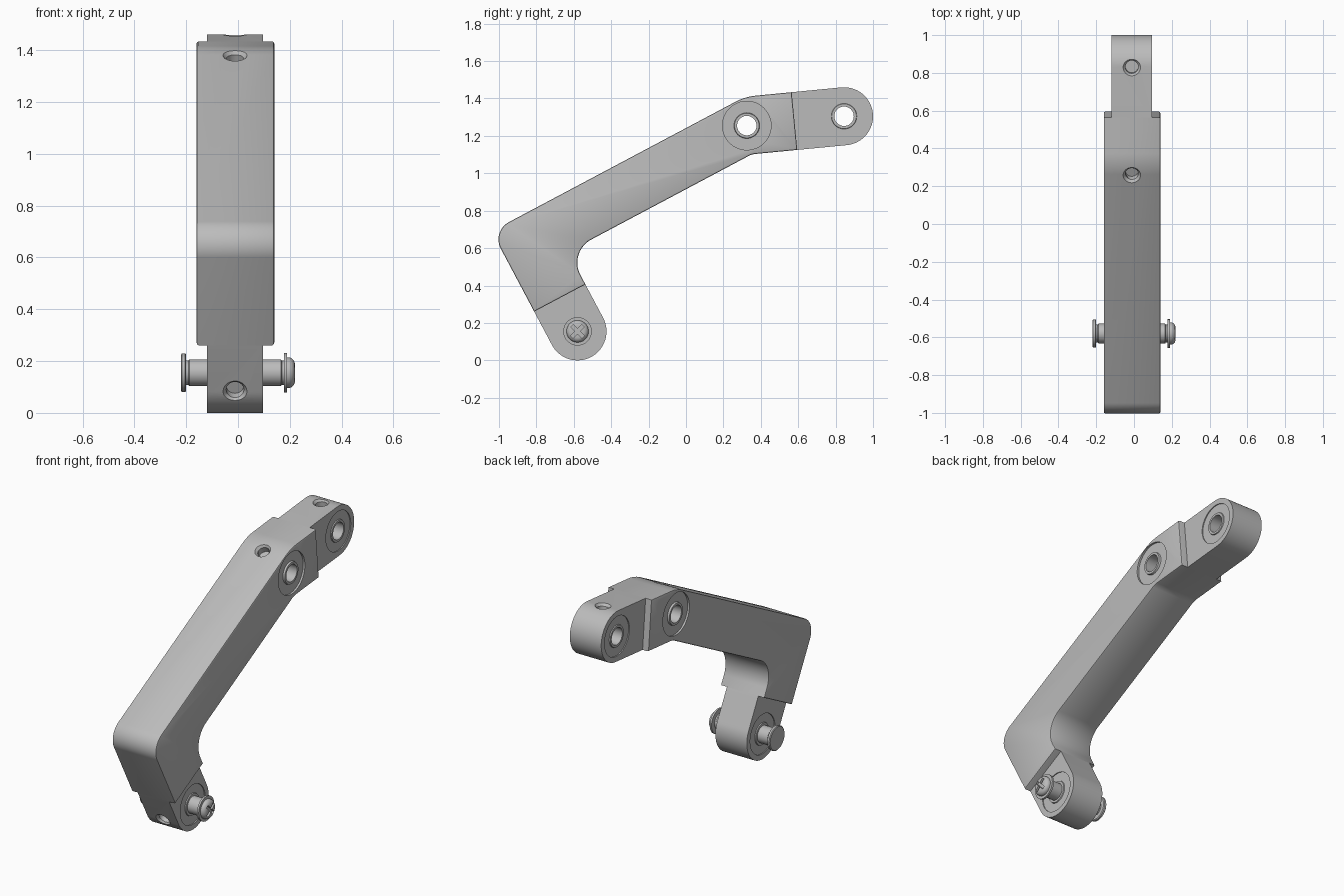
import bpy, bmesh, math
from mathutils import Vector, Matrix

if "Cube" in bpy.data.objects:
    bpy.data.objects.remove(bpy.data.objects["Cube"])

metal = bpy.data.materials.new("satin grey metal")
metal.use_nodes = True
GREY = (0.5, 0.5, 0.5, 1)
metal.diffuse_color = GREY
metal.node_tree.nodes["Principled BSDF"].inputs["Base Color"].default_value = GREY

# Directions in the side plane (y, z): long arm, short leg, tip section
ARM = Vector((0.883, 0.469)).normalized()
LEG = Vector((-ARM.y, ARM.x))
TIP = Vector((0.995, 0.096)).normalized()
TIP_UP = Vector((-TIP.y, TIP.x))
LOW, MID, TOP = Vector((-0.58, 0.155)), Vector((0.325, 1.255)), Vector((0.845, 1.305))
R = 0.155
MID_X = -0.0115


def at(x, p):
    return Vector((x, p.x, p.y))


def finish(bm, name):
    bmesh.ops.remove_doubles(bm, verts=bm.verts, dist=0.0002)
    bmesh.ops.recalc_face_normals(bm, faces=bm.faces)
    mesh = bpy.data.meshes.new(name)
    bm.to_mesh(mesh)
    bm.free()
    mesh.materials.append(metal)
    ob = bpy.data.objects.new(name, mesh)
    bpy.context.collection.objects.link(ob)
    return ob


def smooth(ob):
    bpy.ops.object.select_all(action='DESELECT')
    ob.select_set(True)
    bpy.context.view_layer.objects.active = ob
    bpy.ops.object.shade_smooth_by_angle(angle=math.radians(30))


def rounded(corners, steps=20):
    """Outline with a fillet of the given radius at each corner."""
    out = []
    for i, (p, r) in enumerate(corners):
        if r == 0:
            out.append(p)
            continue
        a = (corners[i - 1][0] - p).normalized()
        b = (corners[(i + 1) % len(corners)][0] - p).normalized()
        half = a.angle(b) / 2
        centre = p + (a + b).normalized() * r / math.sin(half)
        s = p + a * r / math.tan(half) - centre
        e = p + b * r / math.tan(half) - centre
        turn = math.atan2(s.x * e.y - s.y * e.x, s.dot(e))
        for k in range(steps + 1):
            out.append(centre + Matrix.Rotation(turn * k / steps, 2) @ s)
    clean = [p for i, p in enumerate(out) if (p - out[i - 1]).length > 0.0005]
    return clean


def slab(name, corners, x0, x1, bevel=0):
    bm = bmesh.new()
    pts = rounded(corners)
    rims = [[bm.verts.new(at(x, p)) for p in pts] for x in (x0, x1)]
    caps = [bm.faces.new(r) for r in rims]
    n = len(pts)
    for i in range(n):
        j = (i + 1) % n
        bm.faces.new((rims[0][i], rims[0][j], rims[1][j], rims[1][i]))
    bmesh.ops.recalc_face_normals(bm, faces=bm.faces)
    if bevel:
        edges = [e for c in caps for e in c.edges]
        bmesh.ops.bevel(bm, geom=edges, offset=bevel, segments=2, profile=0.5, affect='EDGES')
    return finish(bm, name)


def lathe(name, profile, p, closed=False, n=48):
    """Revolve (x, radius) pairs about the x axis through p."""
    bm = bmesh.new()
    rows = [[bm.verts.new((x, p.x + r * math.cos(math.tau * k / n), p.y + r * math.sin(math.tau * k / n)))
             for k in range(n)] for x, r in profile]
    for i in range(len(rows) if closed else len(rows) - 1):
        a, b = rows[i], rows[(i + 1) % len(rows)]
        for k in range(n):
            m = (k + 1) % n
            bm.faces.new((a[k], a[m], b[m], b[k]))
    return finish(bm, name)


def rod(a, b, r1, r2):
    """Cutter: cylinder or cone from a to b."""
    bm = bmesh.new()
    turn = (b - a).to_track_quat('Z', 'Y').to_matrix().to_4x4()
    bmesh.ops.create_cone(bm, cap_ends=True, segments=48, radius1=r1, radius2=r2, depth=(b - a).length,
                          matrix=Matrix.Translation((a + b) / 2) @ turn)
    return finish(bm, "cutter")


def cut(ob, cutters):
    for c in cutters:
        mod = ob.modifiers.new("cut", 'BOOLEAN')
        mod.operation, mod.solver, mod.object = 'DIFFERENCE', 'EXACT', c
        bpy.context.view_layer.objects.active = ob
        bpy.ops.object.modifier_apply(modifier=mod.name)
        bpy.data.objects.remove(c)


def machine(ob, label, p, x0, x1, recess, depth, out, dist):
    """Pivot bore, side recesses with flush bushing rims, and a set screw hole."""
    tools = [rod(at(x0 - 0.1, p), at(x1 + 0.1, p), 0.052, 0.052)]
    for x, s in ((x0, -1), (x1, 1)):
        tools.append(rod(at(x - s * depth, p), at(x + s * 0.05, p), recess, recess))
        inner = x - s * (depth + 0.005)
        ring = lathe(label + "_bushing_" + ("right" if s < 0 else "left"),
                     [(inner, 0.052), (x, 0.052), (x, 0.066), (inner, 0.07)], p, True)
        smooth(ring)
    spot = lambda d: at(MID_X, p + out * (dist + d))
    tools.append(rod(spot(-0.05), spot(0.05), 0.034, 0.034))
    tools.append(rod(spot(-0.015), spot(0.015), 0.034, 0.058))
    cut(ob, tools)
    smooth(ob)


# Key lines of the bent outline
def arm_pt(u, v):
    return ARM * u + LEG * v


LEFT, RIGHT = ARM.dot(LOW) - R, ARM.dot(LOW) + R
UNDER, OVER, NOTCH = 0.808, 1.097, 0.611
NOTCH_TIP = 0.70
tip_h = TIP_UP.dot(TOP)


def tip_pt(u, side):
    return TIP * u + TIP_UP * (tip_h + side * R)


def bend(side, v):
    """Where the tip edge meets the arm edge."""
    p = tip_pt(0, side)
    return p + TIP * ((v - LEG.dot(p)) / LEG.dot(TIP))


# Main bent body
X0, X1 = -0.16, 0.14
body = slab("arm_body", [
    (arm_pt(LEFT, NOTCH), 0), (arm_pt(LEFT, OVER), 0.105), (bend(1, OVER), 0.3),
    (tip_pt(NOTCH_TIP, 1), 0), (tip_pt(NOTCH_TIP, -1), 0), (bend(-1, UNDER), 0.1),
    (arm_pt(RIGHT, UNDER), 0.14), (arm_pt(RIGHT, NOTCH), 0)], X0, X1, 0.008)
machine(body, "middle", MID, X0, X1, 0.13, 0.012, LEG, 0.141)

# Narrow end lugs
T0, T1 = -0.119, 0.096
tip_end = TIP.dot(TOP) + R
upper = slab("upper_lug", [
    (tip_pt(NOTCH_TIP, 1), 0), (tip_pt(tip_end, 1), R),
    (tip_pt(tip_end, -1), R), (tip_pt(NOTCH_TIP, -1), 0)], T0, T1)
machine(upper, "upper", TOP, T0, T1, 0.122, 0.006, TIP_UP, R)

foot = LEG.dot(LOW) - R
lower = slab("lower_lug", [
    (arm_pt(LEFT, NOTCH), 0), (arm_pt(LEFT, foot), R),
    (arm_pt(RIGHT, foot), R), (arm_pt(RIGHT, NOTCH), 0)], T0, T1)
machine(lower, "lower", LOW, T0, T1, 0.122, 0.006, -ARM, R)

# Pivot pin with flat head
pin = lathe("pivot_pin", [
    (-0.22, 0), (-0.22, 0.07), (-0.216, 0.075), (-0.204, 0.075), (-0.2, 0.07), (-0.2, 0.047),
    (-0.192, 0.047), (-0.188, 0.052), (0.165, 0.052), (0.169, 0.047), (0.18, 0.047), (0.18, 0)], LOW)
smooth(pin)

# Washer and domed cross-slot screw
washer = lathe("washer", [(0.178, 0), (0.178, 0.076), (0.19, 0.076), (0.19, 0)], LOW)
smooth(washer)
dome = [(0.195 + 0.025 * math.sin(a), 0.03 + 0.029 * math.cos(a))
        for a in (math.pi / 2 * k / 8 for k in range(9))]
screw = lathe("screw_head", [(0.186, 0), (0.186, 0.059)] + dome + [(0.22, 0)], LOW)
slots = []
for angle in (45, 135):
    bm = bmesh.new()
    bmesh.ops.create_cube(bm, size=1, matrix=Matrix.Translation(at(0.22, LOW))
                          @ Matrix.Rotation(math.radians(angle), 4, 'X')
                          @ Matrix.Diagonal((0.03, 0.085, 0.018, 1)))
    slots.append(finish(bm, "cutter"))
cut(screw, slots)
smooth(screw)
